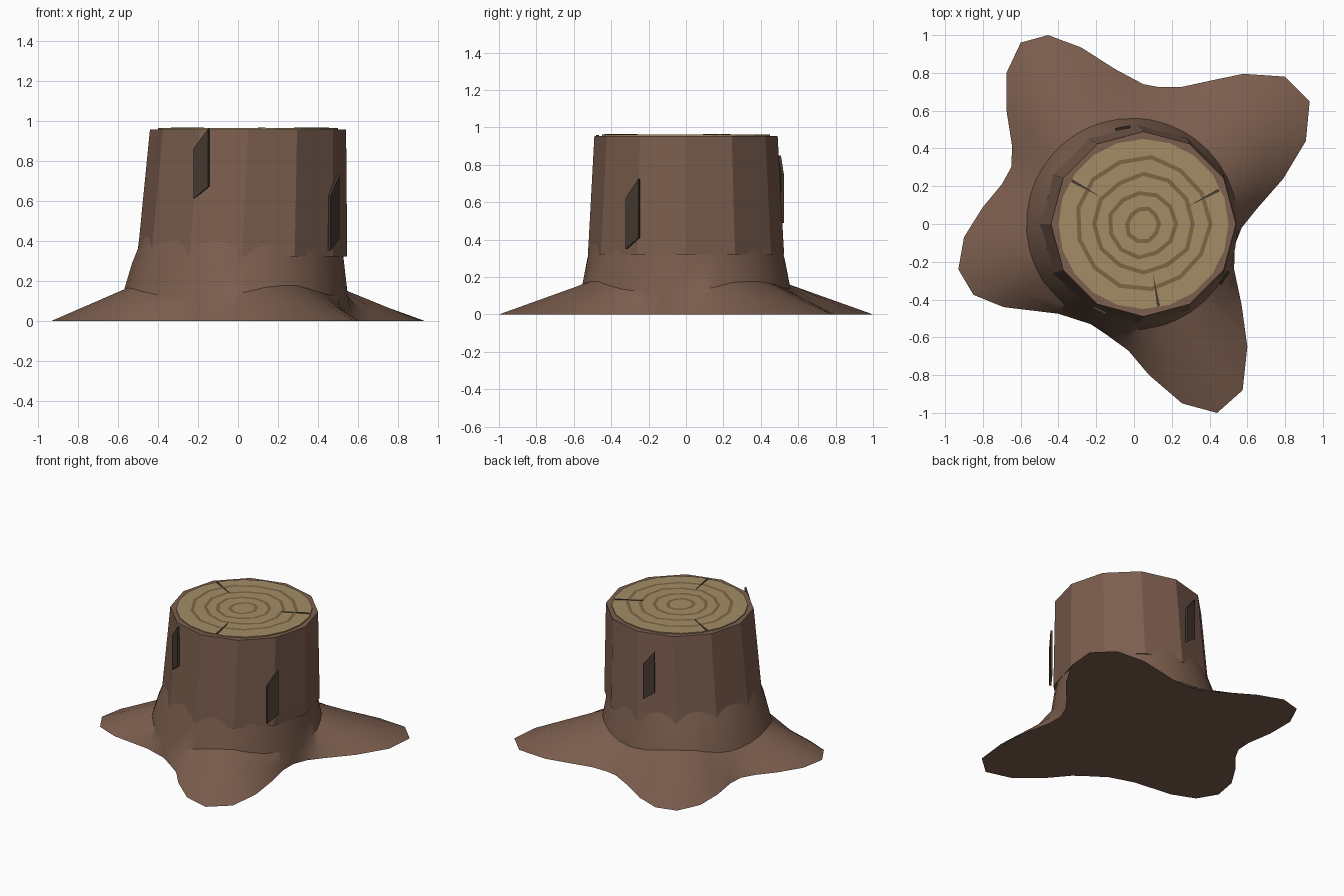
import bpy, bmesh, random
from math import sin, cos, pi, atan2, hypot, radians
from mathutils import Vector

if "Cube" in bpy.data.objects:
    bpy.data.objects.remove(bpy.data.objects["Cube"])

random.seed(4)


def material(name, rgb):
    m = bpy.data.materials.new(name)
    m.diffuse_color = (*rgb, 1)
    m.use_nodes = True
    m.node_tree.nodes["Principled BSDF"].inputs["Base Color"].default_value = m.diffuse_color
    return m


BARK = material("bark", (0.2, 0.112, 0.077))
WOOD = material("cut_wood", (0.36, 0.265, 0.13))
RING = material("growth_ring", (0.21, 0.13, 0.06))
DARK = material("dark_bark", (0.06, 0.04, 0.03))


def make(name, bm, mat):
    bmesh.ops.recalc_face_normals(bm, faces=bm.faces)
    me = bpy.data.meshes.new(name)
    bm.to_mesh(me)
    bm.free()
    me.materials.append(mat)
    ob = bpy.data.objects.new(name, me)
    bpy.context.collection.objects.link(ob)
    return ob


def loft(name, rings, mat):
    """Skin a stack of equal-length closed rings and cap both ends."""
    bm = bmesh.new()
    vs = [[bm.verts.new(p) for p in ring] for ring in rings]
    n = len(vs[0])
    for a, b in zip(vs, vs[1:]):
        for i in range(n):
            j = (i + 1) % n
            bm.faces.new((a[i], a[j], b[j], b[i]))
    bm.faces.new(vs[0][::-1])
    bm.faces.new(vs[-1])
    return make(name, bm, mat)


def circle(cx, r, z, n):
    return [(cx + r * cos(2 * pi * i / n), r * sin(2 * pi * i / n), z) for i in range(n)]


def prism(name, front, offset, mat):
    """Extrude a polygon along an offset vector."""
    front = [Vector(p) for p in front]
    return loft(name, [front, [p + Vector(offset) for p in front]], mat)


# Trunk: twelve flat sides leaning slightly to the right
loft("trunk", [circle(0.02, 0.525, 0.32, 12), circle(0.025, 0.52, 0.40, 12),
               circle(0.05, 0.49, 0.955, 12)], BARK)

# Spreading roots: ground outline rising to a crease and then into the trunk
outline = [(.93, .65), (.80, .78), (.58, .795), (.41, .76), (.25, .725), (.13, .725),
           (.05, .74), (-.10, .82), (-.28, .935), (-.455, 1), (-.60, .96), (-.675, .80),
           (-.675, .60), (-.645, .41), (-.65, .30), (-.70, .21), (-.80, .09), (-.90, -.07),
           (-.93, -.24), (-.85, -.375), (-.69, -.44), (-.40, -.475), (-.23, -.53),
           (-.14, -.59), (-.03, -.67), (.08, -.80), (.255, -.95), (.44, -1), (.575, -.88),
           (.60, -.65), (.57, -.43), (.53, -.24), (.53, -.12), (.57, -.02), (.65, .08),
           (.79, .24), (.91, .44)]
ground, mid, crease, neck, inner = [], [], [], [], []
for x, y in outline:
    a = atan2(y, x)
    t = min(1, max(0, (hypot(x, y) - 0.6) / 0.45))
    k = Vector((-0.01 + 0.56 * cos(a), 0.56 * sin(a), 0.12 + 0.055 * t))
    g = Vector((x, y, 0))
    ground.append(g)
    mid.append(g.lerp(k, 0.5))
    crease.append(k)
    neck.append((0.53 * cos(a), 0.53 * sin(a), 0.29))
    inner.append((0.02 + 0.497 * cos(a), 0.497 * sin(a), 0.42))
roots = loft("roots", [ground, mid, crease, neck, inner], BARK)
bpy.context.view_layer.objects.active = roots
roots.select_set(True)
bpy.ops.object.shade_smooth_by_angle(angle=radians(28))

# Cut face
loft("cut_face", [circle(0.05, 0.45, 0.95, 20), circle(0.05, 0.45, 0.962, 20)], WOOD)

# Growth rings: thin wobbly bands
for k, r in enumerate((0.09, 0.175, 0.26, 0.35)):
    bm = bmesh.new()
    n = 10 + k
    loops = []
    wob = [random.uniform(-0.012, 0.008) for _ in range(n)]
    for w in (-0.011, 0.011):
        loops.append([bm.verts.new((0.05 + (r + w + wob[i]) * cos(2 * pi * i / n),
                                    (r + w + wob[i]) * sin(2 * pi * i / n), 0.964))
                      for i in range(n)])
    for i in range(n):
        j = (i + 1) % n
        bm.faces.new((loops[0][i], loops[1][i], loops[1][j], loops[0][j]))
    make(f"growth_ring_{k + 1}", bm, RING)

# Radial splits in the cut face
for k, (x0, y0, x1, y1) in enumerate(((-.33, .23, -.17, .14), (.45, .18, .28, .09),
                                      (.13, -.435, .10, -.26))):
    d = Vector((x1 - x0, y1 - y0, 0)).normalized()
    s = Vector((-d.y, d.x, 0)) * 0.008
    p = Vector((x0, y0, 0.958))
    prism(f"split_{k + 1}", [p + s, p - s, (x1, y1, 0.958)], (0, 0, 0.008), DARK)

# Slanted bark gouges: (angle, distance from the axis, bottom z, top z)
for k, (deg, r, z0, z1) in enumerate(((-116, 0.50, 0.61, 0.96), (-33, 0.515, 0.35, 0.725),
                                      (101, 0.51, 0.49, 0.85))):
    a = radians(deg)
    out = Vector((cos(a), sin(a), 0))
    side = Vector((-sin(a), cos(a), 0)) * 0.04
    c = Vector((0.04, 0, 0)) + out * r
    up = Vector((0, 0, 1))
    prism(f"bark_gouge_{k + 1}",
          [c - side + up * z0, c + side + up * (z0 + 0.06),
           c + side + up * z1, c - side + up * (z1 - 0.1)], out * 0.015, DARK)
